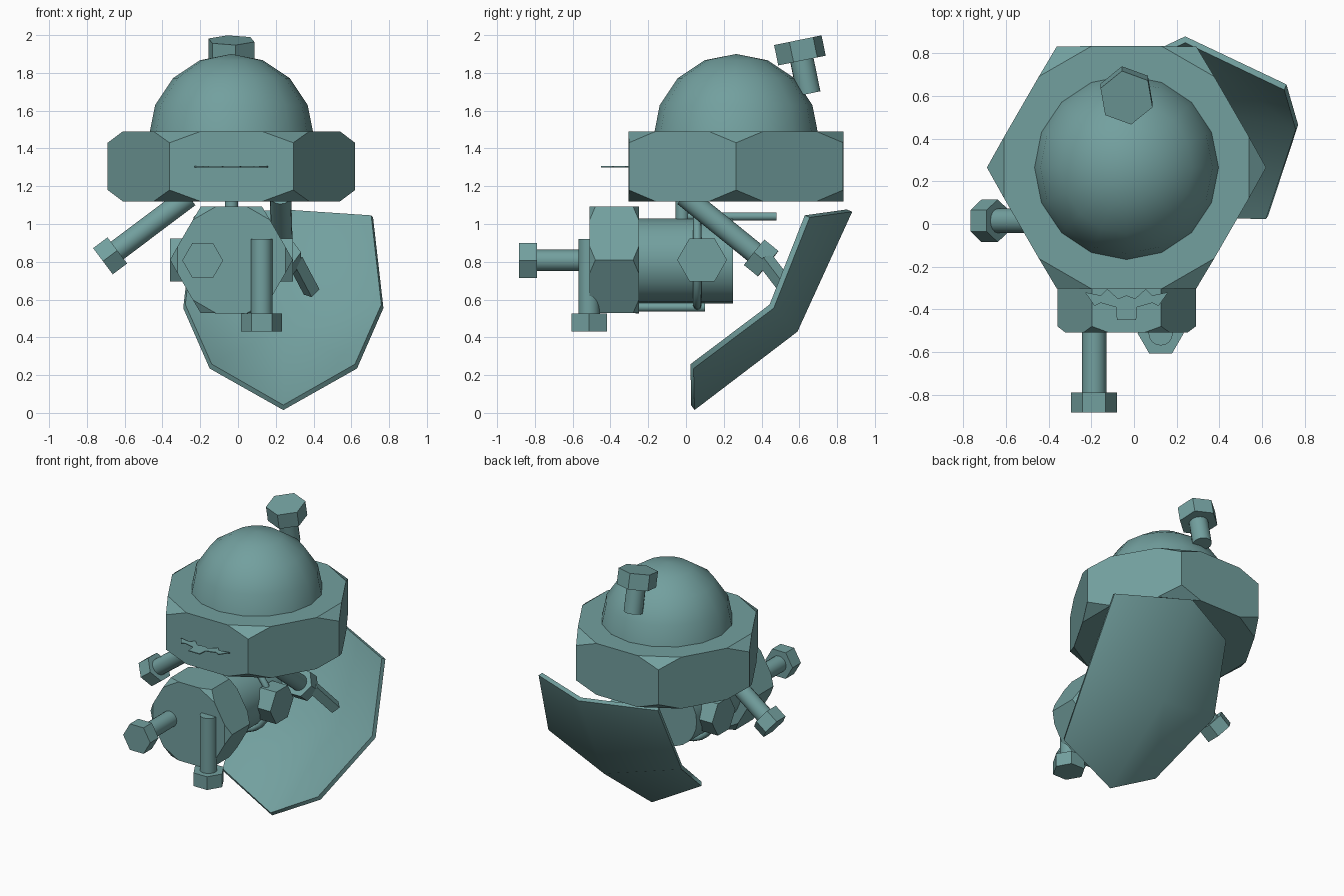
import bpy, bmesh
from math import sin, cos, pi, radians
from mathutils import Vector, Matrix

if "Cube" in bpy.data.objects:
    bpy.data.objects.remove(bpy.data.objects["Cube"], do_unlink=True)

TEAL = (0.17, 0.35, 0.345, 1)
mat = bpy.data.materials.new("dull_teal_metal")
mat.use_nodes = True
mat.diffuse_color = TEAL
mat.node_tree.nodes["Principled BSDF"].inputs["Base Color"].default_value = TEAL

X, Y, Z = Vector((1, 0, 0)), Vector((0, 1, 0)), Vector((0, 0, 1))
CX = -0.035  # centre line of head and body


def finish(bm, name, limit=35):
    """Turn the bmesh into an object, smooth below the angle limit."""
    bmesh.ops.remove_doubles(bm, verts=bm.verts, dist=0.0005)
    bmesh.ops.recalc_face_normals(bm, faces=bm.faces)
    for f in bm.faces:
        f.smooth = True
    for e in bm.edges:
        e.smooth = e.calc_face_angle(pi) < radians(limit)
    me = bpy.data.meshes.new(name)
    bm.to_mesh(me)
    bm.free()
    me.materials.append(mat)
    ob = bpy.data.objects.new(name, me)
    bpy.context.scene.collection.objects.link(ob)
    return ob


def frame(origin, axis, hint=X):
    """Matrix with local z along axis and local x near the hint."""
    z = Vector(axis).normalized()
    x = (hint - z * hint.dot(z)).normalized()
    m = Matrix((x, z.cross(x), z)).transposed().to_4x4()
    return Matrix.Translation(origin) @ m


def lathe(bm, m, profile, sides):
    """Sweep (radius, height) points round local z and cap both ends."""
    rings = [[bm.verts.new(m @ Vector((r * cos(2 * pi * k / sides), r * sin(2 * pi * k / sides), h)))
              for k in range(sides)] for r, h in profile]
    for a, b in zip(rings, rings[1:]):
        for k in range(sides):
            j = (k + 1) % sides
            bm.faces.new((a[k], a[j], b[j], b[k]))
    bm.faces.new(rings[0])
    if profile[-1][0] > 0.001:
        bm.faces.new(rings[-1])


def rod(name, a, b, r, sides=16, hint=X):
    a, b = Vector(a), Vector(b)
    bm = bmesh.new()
    lathe(bm, frame(a, b - a, hint), [(r, 0), (r, (b - a).length)], sides)
    return finish(bm, name)


def bolt(name, start, end, head_r=0.108, head_h=0.095, shaft_r=0.057, hint=X):
    """Hex head at the end point, round shaft back to the start."""
    start, end = Vector(start), Vector(end)
    m, length = frame(start, end - start, hint), (end - start).length
    bm = bmesh.new()
    lathe(bm, m, [(shaft_r, 0), (shaft_r, length - head_h / 2)], 16)
    lathe(bm, m, [(head_r, length - head_h), (head_r, length)], 6)
    return finish(bm, name)


def nut(name, centre, axis, r, half, drop):
    """Hex nut whose corners are cut down by the drop."""
    m = frame(centre, axis)
    bm = bmesh.new()
    corner = [Vector((r * cos(k * pi / 3), r * sin(k * pi / 3), 0)) for k in range(6)]
    up = Z * half
    low = up - Z * drop

    def vert(p):
        return bm.verts.new(m @ p)

    caps = {1: [], -1: []}
    for k in range(6):
        a, b = corner[k], corner[(k + 1) % 6]
        before = corner[k - 1]
        q1, q2 = a.lerp(b, 0.25), a.lerp(b, 0.75)
        mid = a.lerp(b, 0.5) * 0.004  # slight inset of the cap
        side = [a - low, q1 - up + mid, q2 - up + mid, b - low,
                b + low, q2 + up + mid, q1 + up + mid, a + low]
        bm.faces.new([vert(p) for p in side])
        for s in (1, -1):
            q0 = before.lerp(a, 0.75) + before.lerp(a, 0.5) * 0.004
            bm.faces.new([vert(p) for p in (a + low * s, q1 + mid + up * s, q0 + up * s)])
            caps[s] += [q1 + mid + up * s, q2 + mid + up * s]
    for pts in caps.values():
        bm.faces.new([vert(p) for p in pts])
    return finish(bm, name, 5)


# Head: large nut with a dome on top
nut("head_nut", (CX, 0.265, 1.305), Z, 0.655, 0.185, 0.06)
bm = bmesh.new()
R = 0.437
lathe(bm, frame((CX, 0.265, 1.463), Z),
      [(R * cos(t * pi / 16), R * sin(t * pi / 16)) for t in range(0, 9, 2)], 16)
finish(bm, "head_dome")

# Thin whisker plate on the front of the head
bm = bmesh.new()
half = [(0, -0.45), (0.045, -0.45), (0.05, -0.39), (0.12, -0.37), (0.15, -0.385),
        (0.195, -0.32), (0.12, -0.335), (0.09, -0.305), (0.04, -0.35), (0, -0.335)]
for s in (1, -1):
    bm.faces.new([bm.verts.new((CX + s * x, y, 1.3)) for x, y in half])
r = bmesh.ops.extrude_face_region(bm, geom=bm.faces[:])
bmesh.ops.translate(bm, vec=Z * 0.006, verts=[v for v in r["geom"] if isinstance(v, bmesh.types.BMVert)])
finish(bm, "whisker_plate")

# Body: nut in front, barrel behind
nut("body_nut", (CX, -0.38, 0.81), -Y, 0.325, 0.13, 0.03)
rod("body_barrel", (CX, -0.3, 0.805), (CX, 0.25, 0.805), 0.225, 24)
rod("neck_post", (CX, -0.02, 1.0), (CX, -0.02, 1.14), 0.035)
rod("top_bar", (CX, -0.02, 1.04), (CX, 0.48, 1.04), 0.022)
rod("lower_pipe", (CX, -0.28, 0.56), (CX, 0.1, 0.56), 0.024)

# Wire ring round the barrel
bm = bmesh.new()
n, loops = 8, []
for k in range(24):
    a = 2 * pi * k / 24
    out = Vector((cos(a), 0, sin(a)))
    c = Vector((CX, 0.06, 0.81)) + out * 0.245
    loops.append([bm.verts.new(c + (out * cos(2 * pi * j / n) + Y * sin(2 * pi * j / n)) * 0.022)
                  for j in range(n)])
for k in range(24):
    a, b = loops[k - 1], loops[k]
    for j in range(n):
        bm.faces.new((a[j - 1], a[j], b[j], b[j - 1]))
finish(bm, "barrel_ring", 60)

# Hex caps on both sides of the barrel
for s, side in ((1, "left"), (-1, "right")):
    rod("hip_cap_" + side, (CX + s * 0.2, 0.085, 0.81), (CX + s * 0.325, 0.085, 0.81), 0.132, 6, Y)

# Bolts for limbs and top knot
bolt("right_leg", (-0.187, -0.45, 0.807), (-0.187, -0.885, 0.807))
bolt("left_leg", (0.125, -0.513, 0.92), (0.125, -0.513, 0.43))
bolt("right_arm", (-0.26, 0.015, 1.145), (-0.715, 0.015, 0.803), 0.1, hint=Y)
bolt("left_arm", (0.225, -0.01, 1.15), (0.235, 0.435, 0.79), 0.1)
bolt("top_knot", (CX, 0.65, 1.69), (CX, 0.592, 1.973), 0.13, 0.11, 0.063,
     hint=Vector((cos(0.7), sin(0.7), 0)))

# Shield: folded plate, mirrored across its own midline
SX = 0.24
top, fold, tip = (0, 0.88, 1.065), (0, 0.59, 0.43), (0, 0.045, 0.015)
shoulder, elbow, foot = (0.475, 0.655, 1.035), (0.53, 0.465, 0.555), (0.39, 0.04, 0.235)
bm = bmesh.new()
for s in (1, -1):
    for quad in ((top, shoulder, elbow, fold), (fold, elbow, foot, tip)):
        bm.faces.new([bm.verts.new((SX + s * x, y, z)) for x, y, z in quad])
bmesh.ops.remove_doubles(bm, verts=bm.verts, dist=0.0005)
bmesh.ops.recalc_face_normals(bm, faces=bm.faces)
bmesh.ops.solidify(bm, geom=bm.faces[:], thickness=0.03)
finish(bm, "shield", 60)

# Flat handle between the left hand and the shield
rod("shield_handle", (0.3, 0.42, 0.81), (0.39, 0.55, 0.64), 0.045, 4)
